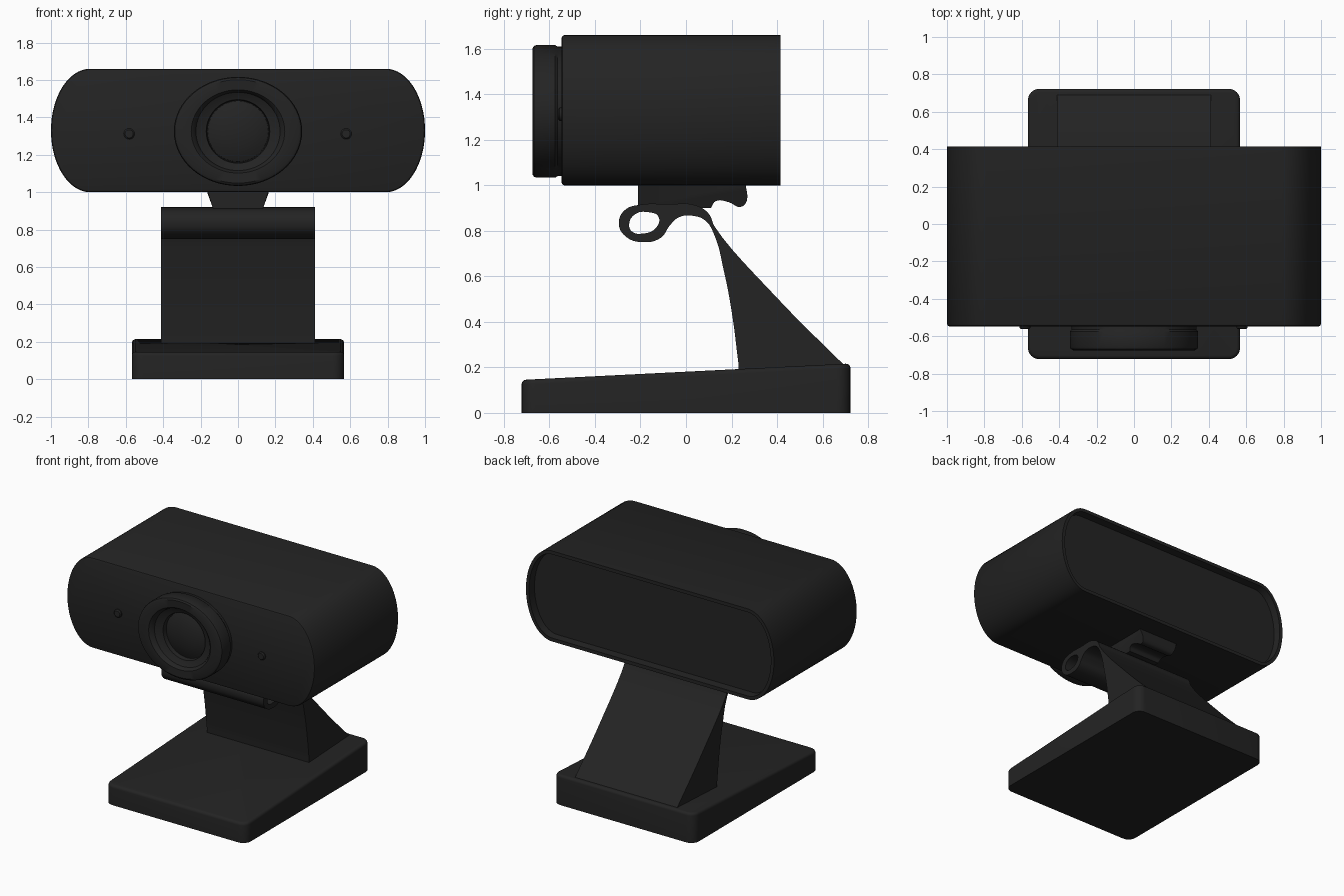
import bpy
import bmesh
from math import cos, sin, pi, radians

cube = bpy.data.objects.get("Cube")
if cube:
    bpy.data.objects.remove(cube)

black = bpy.data.materials.new("matte black")
black.use_nodes = True
COLOR = (0.017, 0.017, 0.017, 1)
black.diffuse_color = COLOR
shader = black.node_tree.nodes["Principled BSDF"]
shader.inputs["Base Color"].default_value = COLOR
shader.inputs["Roughness"].default_value = 0.6


def finish(obj, angle=35):
    """Give the part its material and smooth shading with sharp edges."""
    obj.data.materials.clear()
    obj.data.materials.append(black)
    bpy.ops.object.select_all(action='DESELECT')
    obj.select_set(True)
    bpy.context.view_layer.objects.active = obj
    bpy.ops.object.shade_smooth_by_angle(angle=radians(angle))
    return obj


def from_bmesh(name, bm):
    bmesh.ops.recalc_face_normals(bm, faces=bm.faces)
    mesh = bpy.data.meshes.new(name)
    bm.to_mesh(mesh)
    bm.free()
    obj = bpy.data.objects.new(name, mesh)
    bpy.context.collection.objects.link(obj)
    return finish(obj)


def loft(name, rings):
    """Skin a stack of equal-length point rings and cap both ends."""
    bm = bmesh.new()
    loops = [[bm.verts.new(p) for p in ring] for ring in rings]
    n = len(loops[0])
    for a, b in zip(loops, loops[1:]):
        for i in range(n):
            j = (i + 1) % n
            bm.faces.new((a[i], a[j], b[j], b[i]))
    bm.faces.new(loops[0])
    bm.faces.new(loops[-1])
    return from_bmesh(name, bm)


def side_profile(name, outlines, half_width):
    """Extrude (y, z, corner) outlines across x; later outlines are holes."""
    curve = bpy.data.curves.new(name, 'CURVE')
    curve.dimensions = '2D'
    curve.fill_mode = 'BOTH'
    curve.extrude = half_width
    curve.resolution_u = 6
    for points in outlines:
        spline = curve.splines.new('BEZIER')
        spline.bezier_points.add(len(points) - 1)
        spline.use_cyclic_u = True
        for bp, (y, z, corner) in zip(spline.bezier_points, points):
            bp.co = (y, z, 0)
            bp.handle_left_type = bp.handle_right_type = 'VECTOR' if corner else 'AUTO'
    obj = bpy.data.objects.new(name, curve)
    obj.rotation_euler = (pi / 2, 0, pi / 2)
    bpy.context.collection.objects.link(obj)
    bpy.ops.object.select_all(action='DESELECT')
    obj.select_set(True)
    bpy.context.view_layer.objects.active = obj
    bpy.ops.object.convert(target='MESH')
    bpy.ops.object.transform_apply(location=False, rotation=True, scale=False)
    return finish(bpy.context.object)


# Camera housing: flat top and bottom, elliptical ends, recessed back panel
def housing_ring(y, inset):
    ring = []
    for side in (1, -1):
        for i in range(33):
            a = -pi / 2 + pi * i / 32
            ring.append((side * (0.79 + (0.21 - inset) * cos(a)), y,
                         1.33 + side * (0.33 - inset) * sin(a)))
    return ring


loft("camera_housing", [housing_ring(y, inset) for y, inset in (
    (-0.547, 0.012), (-0.543, 0.004), (-0.535, 0), (0.415, 0),
    (0.415, 0.025), (0.36, 0.03))])


# Lens barrel: oval outside, blending to a round opening with a domed glass
def lens_ring(r, y, squash):
    return [(r * cos(a), y, 1.325 + r * squash * sin(a))
            for a in (2 * pi * i / 64 for i in range(64))]


loft("lens_barrel", [lens_ring(*p) for p in (
    (0.335, -0.53, 0.85), (0.335, -0.565, 0.85), (0.343, -0.575, 0.85),
    (0.343, -0.655, 0.85), (0.338, -0.668, 0.85), (0.325, -0.675, 0.85),
    (0.25, -0.672, 0.89), (0.235, -0.66, 0.91), (0.225, -0.64, 0.93),
    (0.19, -0.625, 0.97), (0.17, -0.62, 1), (0.165, -0.59, 1))])
loft("lens_glass", [lens_ring(r, y, 1) for r, y in (
    (0.166, -0.58), (0.162, -0.592), (0.13, -0.606),
    (0.09, -0.617), (0.045, -0.624), (0.01, -0.626))])

# Small indicator studs either side of the lens
for name, x in (("right_stud", -0.582), ("left_stud", 0.578)):
    loft(name, [[(x + r * cos(2 * pi * i / 20), y, 1.312 + r * sin(2 * pi * i / 20))
                 for i in range(20)]
                for r, y in ((0.029, -0.53), (0.029, -0.555), (0.022, -0.562))])

# Mounting neck under the housing, narrowing downwards
neck = side_profile("mounting_neck", [[
    (-0.21, 1.01, 1), (-0.21, 0.905, 1), (0.11, 0.9, 1), (0.13, 0.93, 0),
    (0.19, 0.925, 0), (0.235, 0.905, 0), (0.262, 0.92, 0), (0.262, 1.01, 1)]], 0.165)
for v in neck.data.vertices:
    v.co.x *= 1 - 2.2 * max(0, 1.0 - v.co.z)

# Hanging clip: rolled front lip with a slot, strap, and solid wedge leg
side_profile("clip_stand", [
    [(-0.295, 0.83, 0), (-0.27, 0.89, 0), (-0.2, 0.915, 0), (-0.08, 0.917, 0),
     (0.04, 0.913, 0), (0.1, 0.875, 0), (0.125, 0.82, 0), (0.41, 0.495, 0),
     (0.7, 0.205, 1), (0.7, 0.17, 1), (0.23, 0.15, 1), (0.23, 0.22, 1),
     (0.2, 0.45, 0), (0.165, 0.63, 0), (0.125, 0.78, 0), (0.085, 0.845, 0),
     (0.03, 0.866, 0), (-0.03, 0.86, 0), (-0.07, 0.825, 0), (-0.11, 0.77, 0),
     (-0.19, 0.75, 0), (-0.265, 0.775, 0)],
    [(-0.25, 0.825, 0), (-0.225, 0.872, 0), (-0.165, 0.882, 0),
     (-0.12, 0.86, 0), (-0.135, 0.81, 0), (-0.19, 0.788, 0), (-0.235, 0.795, 0)],
], 0.412)

# Base: rounded slab whose top rises towards the back
bm = bmesh.new()
bmesh.ops.create_cube(bm, size=1)
for v in bm.verts:
    v.co.x *= 1.134
    v.co.y *= 1.445
    v.co.z = 0.145 if v.co.z > 0 else 0
upright = [e for e in bm.edges if abs(e.verts[0].co.z - e.verts[1].co.z) > 0.1]
bmesh.ops.bevel(bm, geom=upright, offset=0.06, segments=6, profile=0.5, affect='EDGES')
rim = [e for e in bm.edges if all(v.co.z > 0.14 for v in e.verts)]
bmesh.ops.bevel(bm, geom=rim, offset=0.02, segments=4, profile=0.5, affect='EDGES')
for v in bm.verts:
    if v.co.z > 0.1:
        v.co.z += 0.05 * (v.co.y + 0.72)
from_bmesh("base", bm)
